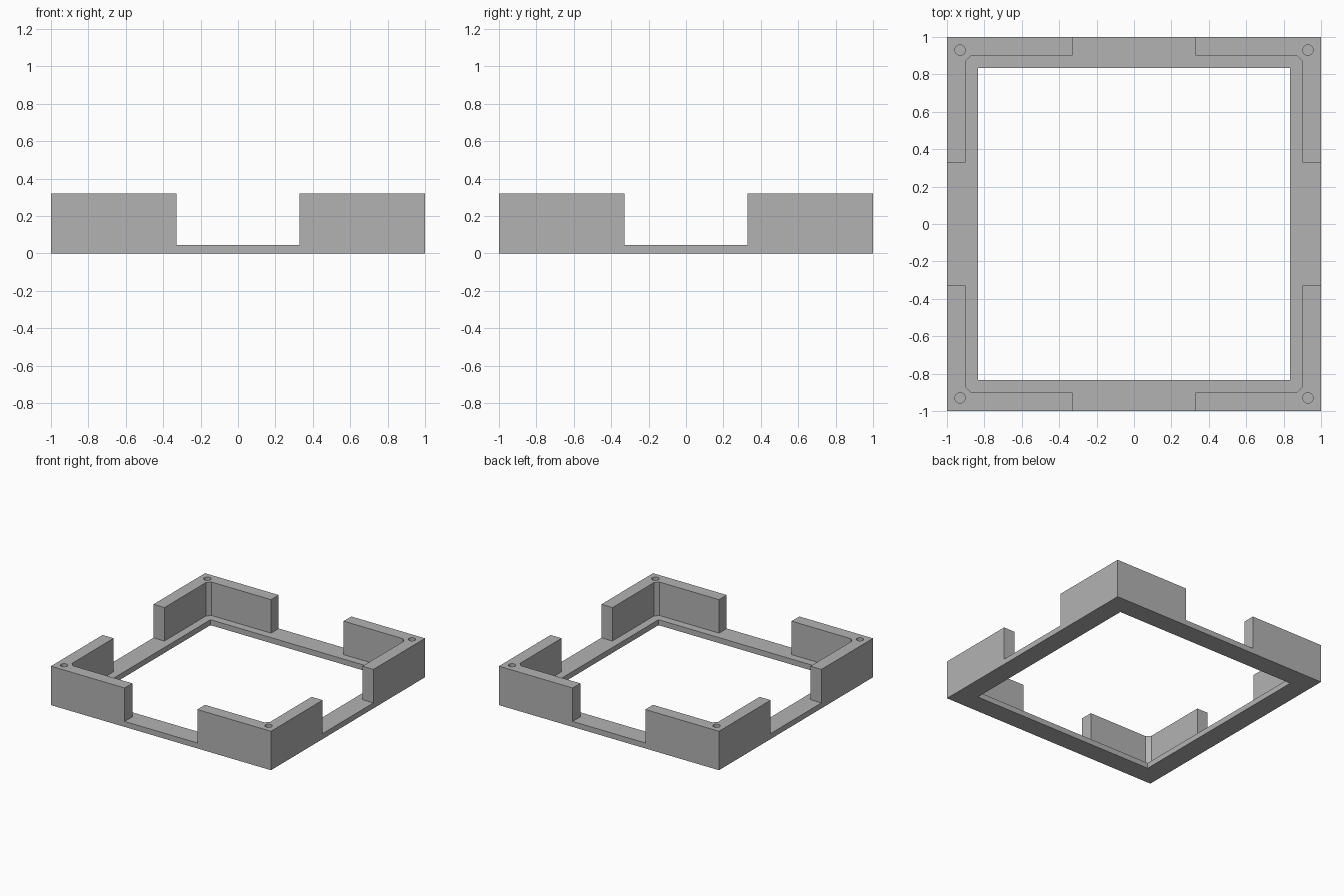
import bpy
import bmesh
from math import cos, sin, tau

if "Cube" in bpy.data.objects:
    bpy.data.objects.remove(bpy.data.objects["Cube"], do_unlink=True)

HEIGHT, BASE = 0.32, 0.045      # full wall height, base rim thickness
OPENING, INNER = 0.835, 0.9     # half widths of the opening and of the wall cavity
GAP, CHAMFER = 0.33, 0.03       # half width of the side gaps, inner corner cut
HOLE_POS, HOLE_R, HOLE_FLOOR = 0.93, 0.028, 0.06
TOP = HEIGHT + 0.1              # cutters reach past the top

grey = bpy.data.materials.new("plain grey")
grey.use_nodes = True
colour = (0.45, 0.45, 0.45, 1)
grey.diffuse_color = colour
grey.node_tree.nodes["Principled BSDF"].inputs["Base Color"].default_value = colour


def prism(name, outline, z0, z1):
    """Extrude a flat outline from z0 up to z1."""
    bm = bmesh.new()
    face = bm.faces.new([bm.verts.new((x, y, z0)) for x, y in outline])
    new = bmesh.ops.extrude_face_region(bm, geom=[face])["geom"]
    verts = [v for v in new if isinstance(v, bmesh.types.BMVert)]
    bmesh.ops.translate(bm, verts=verts, vec=(0, 0, z1 - z0))
    bmesh.ops.recalc_face_normals(bm, faces=bm.faces)
    mesh = bpy.data.meshes.new(name)
    bm.to_mesh(mesh)
    bm.free()
    mesh.materials.append(grey)
    obj = bpy.data.objects.new(name, mesh)
    bpy.context.collection.objects.link(obj)
    return obj


def rectangle(x, y):
    return [(-x, -y), (x, -y), (x, y), (-x, y)]


def circle(cx, cy, r, sides=32):
    return [(cx + r * cos(tau * i / sides), cy + r * sin(tau * i / sides))
            for i in range(sides)]


# Solid block that becomes the frame
frame = prism("corner_frame", rectangle(1, 1), 0, HEIGHT)

# Cavity between the walls, with chamfered corners
c = INNER - CHAMFER
cavity = [(INNER, -c), (INNER, c), (c, INNER), (-c, INNER),
          (-INNER, c), (-INNER, -c), (-c, -INNER), (c, -INNER)]
cutters = [
    prism("cavity_cutter", cavity, BASE, TOP),
    prism("opening_cutter", rectangle(OPENING, OPENING), -0.1, TOP),
    # Gaps in the middle of each side
    prism("side_gap_cutter", rectangle(1.1, GAP), BASE, TOP),
    prism("end_gap_cutter", rectangle(GAP, 1.1), BASE, TOP),
]
# Screw holes in the corner tops
for sx in (-1, 1):
    for sy in (-1, 1):
        outline = circle(sx * HOLE_POS, sy * HOLE_POS, HOLE_R)
        cutters.append(prism("hole_cutter", outline, HOLE_FLOOR, TOP))

bpy.context.view_layer.objects.active = frame
for cutter in cutters:
    cutter.hide_render = True
    cut = frame.modifiers.new(cutter.name, "BOOLEAN")
    cut.operation = "DIFFERENCE"
    cut.solver = "EXACT"
    cut.object = cutter
    bpy.ops.object.modifier_apply(modifier=cut.name)
    bpy.data.objects.remove(cutter, do_unlink=True)

# Crisp edges, smooth hole walls
bpy.ops.object.select_all(action="DESELECT")
frame.select_set(True)
bpy.ops.object.shade_smooth_by_angle(angle=0.5)
